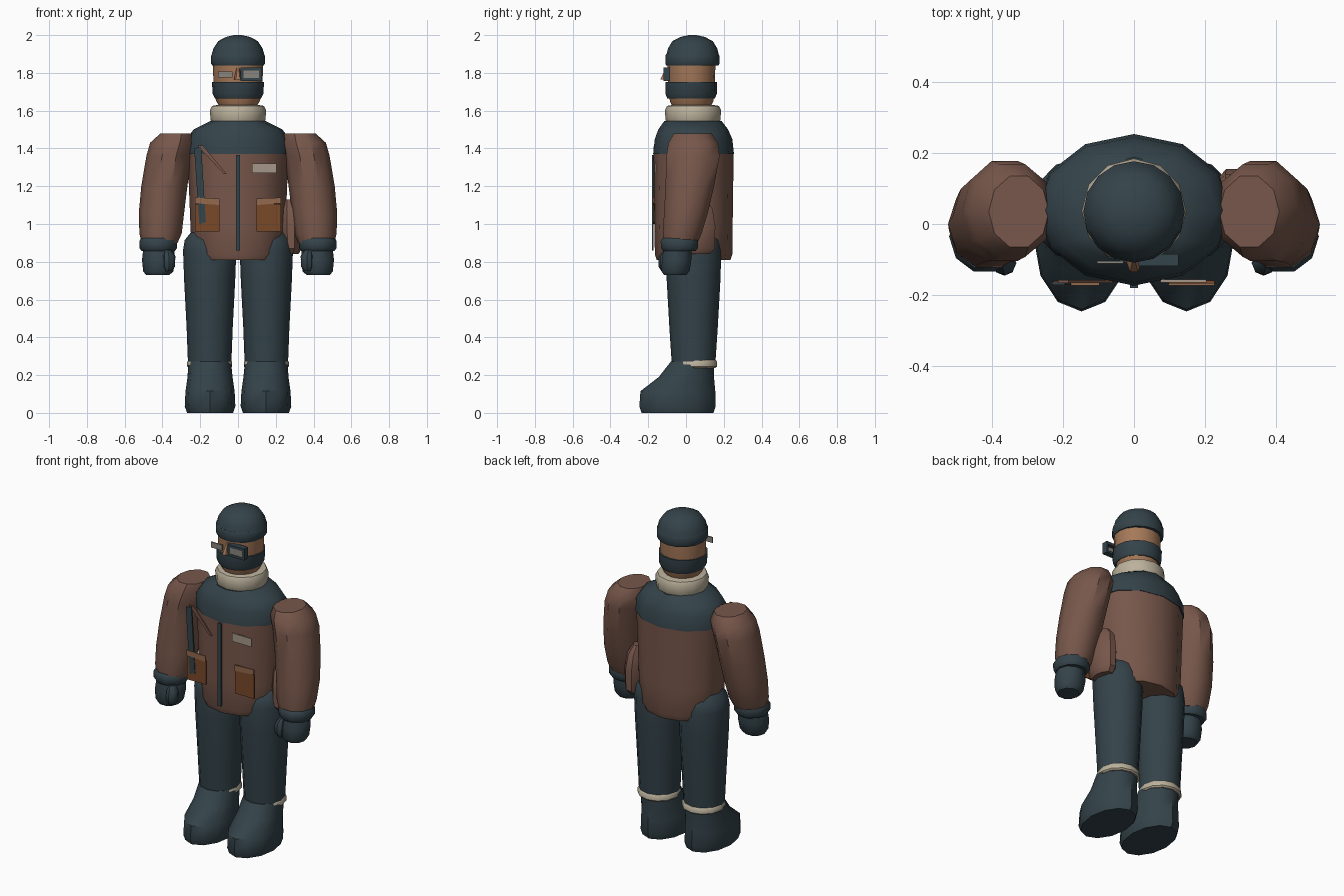
import bpy, bmesh, math
from mathutils import Vector


def mat(name, r, g, b):
    m = bpy.data.materials.new(name)
    m.diffuse_color = (r, g, b, 1)
    return m


TEAL = mat("dark_teal", .034, .056, .068)
BROWN = mat("jacket_brown", .185, .095, .069)
SKIN = mat("skin_tan", .38, .19, .10)
CREAM = mat("fleece_cream", .50, .44, .33)
RUST = mat("pocket_rust", .19, .065, .022)
FLAP = mat("flap_tan", .29, .14, .075)
GLASS = mat("lens_grey", .25, .24, .20)
TAG = mat("tag_beige", .38, .31, .25)


def finish(bm, name, material, angle=38):
    bmesh.ops.recalc_face_normals(bm, faces=bm.faces)
    me = bpy.data.meshes.new(name)
    bm.to_mesh(me)
    bm.free()
    me.materials.append(material)
    ob = bpy.data.objects.new(name, me)
    bpy.context.collection.objects.link(ob)
    bpy.ops.object.select_all(action='DESELECT')
    ob.select_set(True)
    bpy.context.view_layer.objects.active = ob
    bpy.ops.object.shade_smooth_by_angle(angle=math.radians(angle))
    return ob


def loft(name, material, rings, n=12, side=1):
    """Skin elliptical rings (cx, cy, z, rx, ry) from bottom to top."""
    bm = bmesh.new()
    loops = []
    for cx, cy, z, rx, ry in rings:
        loops.append([bm.verts.new((side * cx + rx * math.cos(2 * math.pi * i / n),
                                    cy + ry * math.sin(2 * math.pi * i / n), z))
                      for i in range(n)])
    for a, b in zip(loops, loops[1:]):
        for i in range(n):
            j = (i + 1) % n
            bm.faces.new((a[i], a[j], b[j], b[i]))
    bm.faces.new(loops[0][::-1])
    bm.faces.new(loops[-1])
    return finish(bm, name, material)


def plate(name, material, corners, y, depth=.008):
    """Thin plate from (x, z) corners, its front at y."""
    bm = bmesh.new()
    f = bm.faces.new([bm.verts.new((x, y, z)) for x, z in corners])
    ext = bmesh.ops.extrude_face_region(bm, geom=[f])["geom"]
    for v in ext:
        if isinstance(v, bmesh.types.BMVert):
            v.co += Vector((0, depth, 0))
    if not f.is_valid or len(bm.faces) < len(corners) + 2:
        bm.faces.new([v for v in bm.verts][:len(corners)])
    return finish(bm, name, material)


def rect(x0, x1, z0, z1):
    return [(x0, z0), (x1, z0), (x1, z1), (x0, z1)]


# Head, mask and cap
loft("head", SKIN, [(0, .03, 1.60, .085, .09), (0, .03, 1.65, .115, .115),
                    (0, .03, 1.70, .130, .122), (0, .028, 1.86, .132, .128)], 16)
loft("face_mask", TEAL, [(0, .027, 1.665, .122, .126), (0, .027, 1.69, .134, .136),
                         (0, .027, 1.752, .138, .136)], 16)
loft("cap_band", TEAL, [(0, .034, 1.838, .136, .138), (0, .034, 1.85, .143, .143),
                        (0, .034, 1.89, .143, .143), (0, .034, 1.90, .138, .138)], 16)
loft("cap_crown", TEAL, [(0, .035, 1.89, .141, .140), (0, .035, 1.93, .130, .130),
                         (0, .035, 1.968, .105, .107), (0, .035, 1.99, .065, .065),
                         (0, .035, 2.0, .02, .02)], 16)

# Nose wedge
loft("nose", SKIN, [(0, -.105, 1.765, .022, .036), (0, -.10, 1.79, .016, .028),
                    (0, -.095, 1.825, .008, .012)], 6)

# Eyewear: left pane, right framed pane
plate("left_lens", GLASS, rect(-.105, -.03, 1.775, 1.808), -.112)
plate("right_lens", GLASS, rect(.028, .112, 1.772, 1.812), -.116)
for nm, r in (("top", (.012, .126, 1.812, 1.828)), ("bottom", (.012, .126, 1.758, 1.772)),
              ("inner", (.012, .028, 1.772, 1.812)), ("outer", (.112, .126, 1.772, 1.812))):
    plate("frame_" + nm, TEAL, rect(*r), -.119, .035)

# Fleece collar
loft("collar", CREAM, [(0, .037, 1.53, .135, .135), (0, .037, 1.55, .146, .146),
                       (0, .037, 1.605, .148, .148), (0, .037, 1.625, .138, .138),
                       (0, .037, 1.63, .11, .11)])

# Jacket body and dark shoulder yoke
loft("jacket", BROWN, [(0, .04, .81, .225, .195), (0, .04, .84, .245, .205),
                       (0, .04, 1.0, .252, .207), (0, .04, 1.2, .260, .210),
                       (0, .04, 1.38, .270, .211)])
loft("shoulder_yoke", TEAL, [(0, .04, 1.37, .275, .214), (0, .04, 1.45, .272, .205),
                             (0, .038, 1.50, .235, .185), (0, .037, 1.545, .145, .152)])

# Zipper, name tag and shoulder strap
plate("zipper", TEAL, rect(-.011, .011, .86, 1.365), -.180, .009)
plate("name_tag", TAG, rect(.075, .205, 1.27, 1.32), -.165)
plate("strap", TEAL, [(-.205, 1.0), (-.17, 1.01), (-.195, 1.41), (-.232, 1.40)], -.172, .009)
plate("strap_branch", BROWN, [(-.075, 1.265), (-.06, 1.265), (-.185, 1.415), (-.215, 1.415)], -.166)

for s, label in ((-1, "left"), (1, "right")):
    # Chest pockets with lighter flaps
    plate(label + "_pocket", RUST, rect(s * .163 - .064, s * .163 + .064, .96, 1.105), -.168)
    plate(label + "_pocket_flap", FLAP,
          [(s * .098, 1.10), (s * .227, 1.11), (s * .227, 1.14), (s * .098, 1.135)], -.174)

    # Sleeves
    loft(label + "_sleeve", BROWN,
         [(.415, -.03, .90, .095, .095), (.41, -.02, .95, .112, .108),
          (.405, 0, 1.06, .120, .122), (.39, .02, 1.20, .122, .135),
          (.365, .037, 1.36, .120, .148), (.345, .038, 1.43, .120, .138),
          (.325, .035, 1.48, .085, .105)], 10, s)

    # Cuffs and gloves
    loft(label + "_cuff", TEAL,
         [(.422, -.035, .857, .088, .09), (.422, -.035, .872, .099, .103),
          (.422, -.035, .91, .100, .104), (.422, -.033, .925, .09, .095)], 10, s)
    loft(label + "_glove", TEAL,
         [(.425, -.058, .73, .062, .062), (.422, -.055, .75, .080, .078),
          (.42, -.05, .81, .088, .082), (.42, -.045, .865, .082, .078)], 10, s)
    loft(label + "_thumb", TEAL,
         [(.368, -.112, .75, .016, .018), (.366, -.112, .775, .033, .034),
          (.366, -.110, .83, .034, .034), (.372, -.10, .862, .018, .020)], 8, s)

    # Trouser legs
    loft(label + "_leg", TEAL,
         [(.15, .04, .24, .114, .114), (.15, .04, .45, .122, .128),
          (.15, .04, .70, .135, .142), (.15, .04, .86, .141, .147),
          (.15, .04, .915, .132, .138), (.15, .04, .955, .10, .105)], 12, s)

    # Boots with fleece trim
    loft(label + "_boot", TEAL,
         [(.148, -.045, 0, .122, .190), (.148, -.045, .035, .134, .202),
          (.148, -.043, .115, .130, .198), (.148, .002, .19, .119, .146),
          (.15, .035, .272, .113, .115)], 12, s)
    loft(label + "_boot_trim", CREAM,
         [(.15, .046, .238, .110, .110), (.15, .046, .246, .119, .119),
          (.15, .046, .270, .119, .119), (.15, .046, .279, .112, .112)], 12, s)

# Hip pouch
loft("hip_pouch", BROWN,
     [(.275, .06, .84, .045, .07), (.28, .06, .87, .058, .098),
      (.28, .06, .99, .065, .100), (.275, .06, 1.08, .055, .085),
      (.27, .06, 1.13, .03, .045)], 10)
